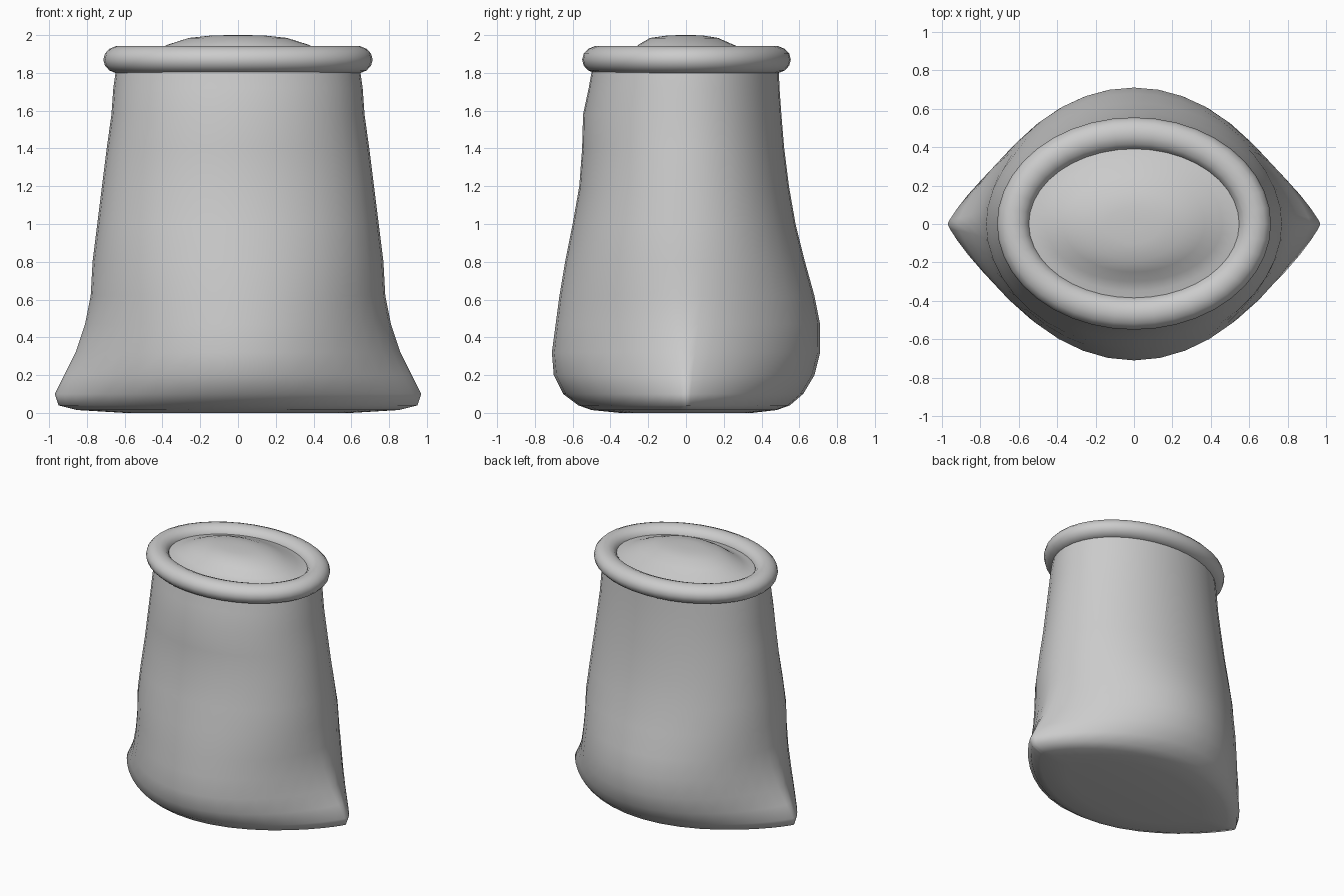
import bpy
import bmesh
from math import sin, cos, tau, copysign

SEGMENTS = 40

cube = bpy.data.objects.get("Cube")
if cube:
    bpy.data.objects.remove(cube, do_unlink=True)


def make_material(name, color):
    material = bpy.data.materials.new(name)
    material.use_nodes = True
    material.diffuse_color = color
    shader = material.node_tree.nodes["Principled BSDF"]
    shader.inputs["Base Color"].default_value = color
    return material


def section(height, half_width, front, back, pinch=1.0):
    """Closed outline; pinch above one pulls the two sides into pointed ears."""
    points = []
    for step in range(SEGMENTS):
        angle = tau * step / SEGMENTS
        side = sin(angle)
        depth = back if side > 0 else front
        bulge = 0.06 * abs(side) + 0.94 * abs(side) ** pinch
        points.append((half_width * cos(angle), copysign(depth * bulge, side), height))
    return points


def loft(name, sections, material, cap_start=False, cap_end=False, closed=False):
    """Skin a stack of outlines with quads and shade the result smooth."""
    bm = bmesh.new()
    rings = [[bm.verts.new(point) for point in outline] for outline in sections]
    pairs = list(zip(rings, rings[1:]))
    if closed:
        pairs.append((rings[-1], rings[0]))
    for lower, upper in pairs:
        for i in range(SEGMENTS):
            j = (i + 1) % SEGMENTS
            bm.faces.new((lower[i], lower[j], upper[j], upper[i]))
    if cap_start:
        bm.faces.new(reversed(rings[0]))
    if cap_end:
        bm.faces.new(rings[-1])
    bmesh.ops.recalc_face_normals(bm, faces=bm.faces)
    mesh = bpy.data.meshes.new(name)
    bm.to_mesh(mesh)
    bm.free()
    mesh.materials.append(material)
    mesh.shade_smooth()
    obj = bpy.data.objects.new(name, mesh)
    bpy.context.collection.objects.link(obj)
    return obj


cloth = make_material("grey cloth", (0.6, 0.6, 0.6, 1.0))

# Sack body: height, half width, front depth, back depth, ear pinch
body_profile = [
    (0.0, 0.6, 0.35, 0.35, 1.3),
    (0.015, 0.85, 0.5, 0.48, 1.6),
    (0.04, 0.95, 0.57, 0.55, 1.8),
    (0.1, 0.97, 0.65, 0.62, 1.85),
    (0.2, 0.92, 0.7, 0.68, 1.7),
    (0.32, 0.86, 0.71, 0.71, 1.5),
    (0.47, 0.81, 0.69, 0.71, 1.3),
    (0.62, 0.78, 0.67, 0.68, 1.15),
    (0.8, 0.77, 0.64, 0.63, 1.05),
    (1.0, 0.745, 0.6, 0.58),
    (1.2, 0.72, 0.565, 0.545),
    (1.4, 0.695, 0.55, 0.52),
    (1.58, 0.67, 0.545, 0.505),
    (1.72, 0.66, 0.515, 0.495),
    (1.86, 0.64, 0.49, 0.49),
]
loft("sack_body", [section(*row) for row in body_profile], cloth, cap_start=True)

# Rolled rim: an oval tube around the mouth
rim_sections = []
for step in range(14):
    turn = tau * step / 14
    out = 0.085 * cos(turn)
    height = 1.87 + 0.073 * sin(turn)
    rim_sections.append(section(height, 0.628 + out, 0.465 + out, 0.47 + out))
loft("rolled_rim", rim_sections, cloth, closed=True)

# Contents: a shallow groove inside the rim rising to a soft mound
mound_profile = [
    (1.88, 0.6, 0.44, 0.45),
    (1.89, 0.52, 0.35, 0.4),
    (1.91, 0.46, 0.3, 0.34),
    (1.95, 0.37, 0.25, 0.25),
    (1.985, 0.26, 0.19, 0.17),
    (1.998, 0.14, 0.1, 0.09),
    (2.0, 0.04, 0.03, 0.03),
]
loft("filled_top", [section(*row) for row in mound_profile], cloth, cap_end=True)
